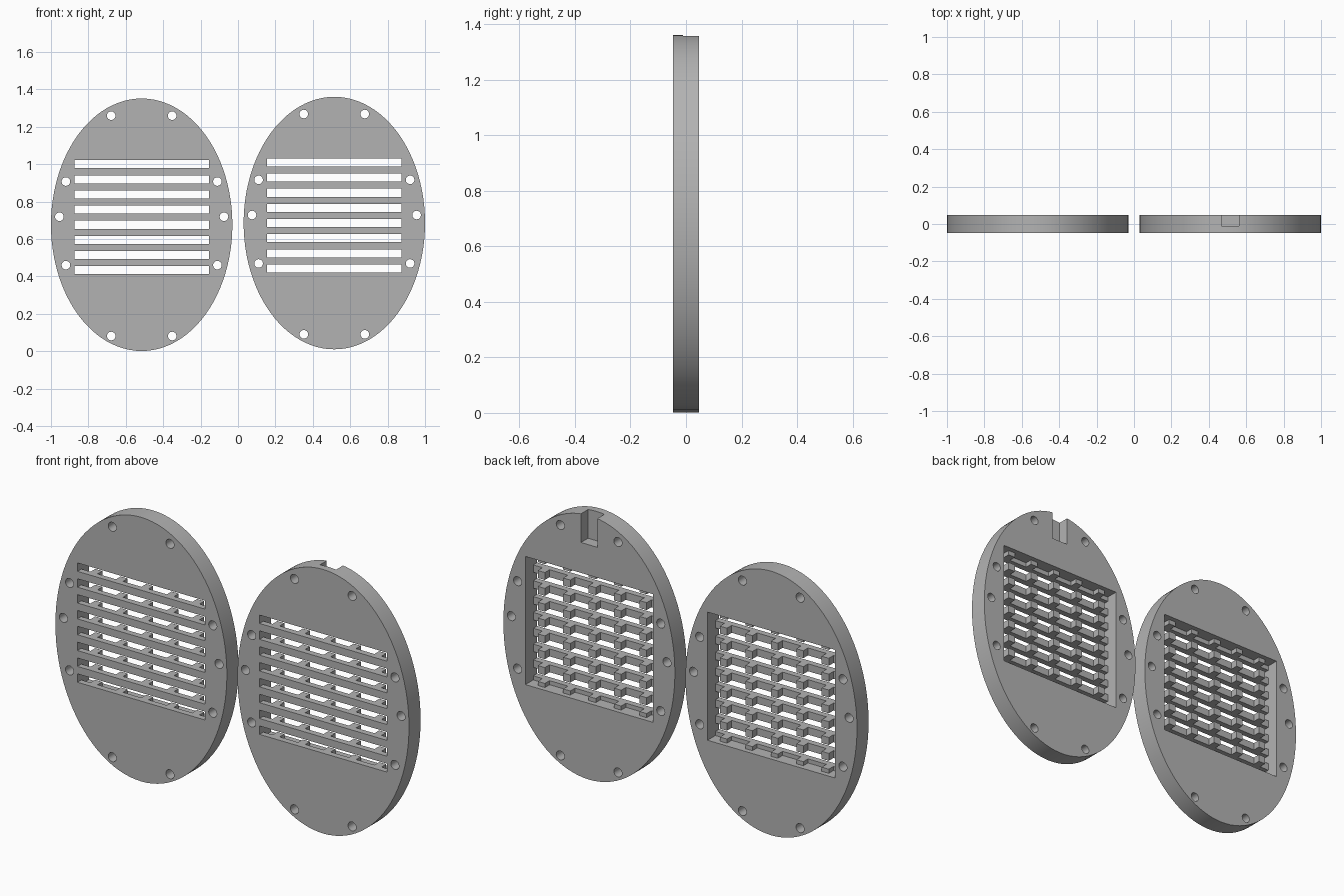
import bpy, bmesh, math
from mathutils import Matrix

cube = bpy.data.objects.get("Cube")
if cube:
    bpy.data.objects.remove(cube)

grey = bpy.data.materials.new("light grey")
grey.use_nodes = True
grey.diffuse_color = (0.45, 0.45, 0.45, 1)
grey.node_tree.nodes["Principled BSDF"].inputs["Base Color"].default_value = grey.diffuse_color

T = 0.047             # half thickness
RX, RZ = 0.485, 0.675  # plate radii
SLOT_HALF, PITCH, SLOT_H, TOP = 0.36, 0.081, 0.043, 0.324
FLOOR = -0.016        # back of the slats
TOOTH_END = 0.022     # back of the teeth
POCKET_Z, POCKET_H = 0.042, 0.655


def make(name, bm):
    bmesh.ops.recalc_face_normals(bm, faces=bm.faces)
    me = bpy.data.meshes.new(name)
    bm.to_mesh(me)
    bm.free()
    ob = bpy.data.objects.new(name, me)
    bpy.context.collection.objects.link(ob)
    me.materials.append(grey)
    return ob


def box(bm, x0, x1, y0, y1, z0, z1):
    m = Matrix.Translation(((x0 + x1) / 2, (y0 + y1) / 2, (z0 + z1) / 2))
    m = m @ Matrix.Diagonal((x1 - x0, y1 - y0, z1 - z0, 1))
    bmesh.ops.create_cube(bm, size=1, matrix=m)


def disc(bm, x, z, rx, rz, half, n):
    m = Matrix.Translation((x, 0, z)) @ Matrix.Diagonal((rx, 1, rz, 1)) @ Matrix.Rotation(math.pi / 2, 4, 'X')
    bmesh.ops.create_cone(bm, cap_ends=True, segments=n, radius1=1, radius2=1, depth=2 * half, matrix=m)


def cut(ob, bm, name):
    cutter = make(name, bm)
    cutter.hide_render = True
    mod = ob.modifiers.new(name, 'BOOLEAN')
    mod.operation, mod.solver, mod.object = 'DIFFERENCE', 'EXACT', cutter
    bpy.context.view_layer.objects.active = ob
    bpy.ops.object.modifier_apply(modifier=name)
    bpy.data.objects.remove(cutter)


def vent_plate(side, cx, cz, notch):
    # Oval plate
    bm = bmesh.new()
    disc(bm, cx, cz, RX, RZ, T, 96)
    plate = make(side + "_vent_plate", bm)

    # Screw holes
    bm = bmesh.new()
    for dx, dz in [(0.163, 0.583), (0.405, 0.231), (0.44, 0.043), (0.405, -0.216), (0.163, -0.595)]:
        for s in (-1, 1):
            disc(bm, cx + s * dx, cz + dz, 0.023, 0.023, 0.1, 24)
    cut(plate, bm, "screw_holes")

    # Rear pocket
    bm = bmesh.new()
    mid = cz + POCKET_Z
    box(bm, cx - SLOT_HALF, cx + SLOT_HALF, FLOOR, 0.1, mid - POCKET_H / 2, mid + POCKET_H / 2)
    cut(plate, bm, "pocket")

    # Slots through the front
    bm = bmesh.new()
    for i in range(8):
        z = cz + TOP - i * PITCH
        box(bm, cx - SLOT_HALF, cx + SLOT_HALF, -0.1, 0.0, z - SLOT_H / 2, z + SLOT_H / 2)
    cut(plate, bm, "slots")

    # Cable notch in the rear top edge
    if notch:
        bm = bmesh.new()
        box(bm, cx - 0.046, cx + 0.046, -0.01, 0.1, cz + 0.525, cz + 0.8)
        cut(plate, bm, "notch")

    bpy.ops.object.select_all(action='DESELECT')
    plate.select_set(True)
    bpy.context.view_layer.objects.active = plate
    bpy.ops.object.shade_smooth_by_angle(angle=math.radians(30))

    # Baffle teeth behind the slats
    bm = bmesh.new()
    half = (PITCH - SLOT_H) / 2
    for i in range(9):
        z = cz + TOP - (i - 0.5) * PITCH
        lo = max(z - half, mid - POCKET_H / 2)
        hi = min(z + half, mid + POCKET_H / 2)
        for k in range(5):
            x = cx + (k - 2) * 0.144
            box(bm, x - 0.02, x + 0.02, FLOOR - 0.005, TOOTH_END, lo, hi)
    make(side + "_baffle_teeth", bm)


vent_plate("right", -0.515, 0.676, False)
vent_plate("left", 0.515, 0.685, True)
